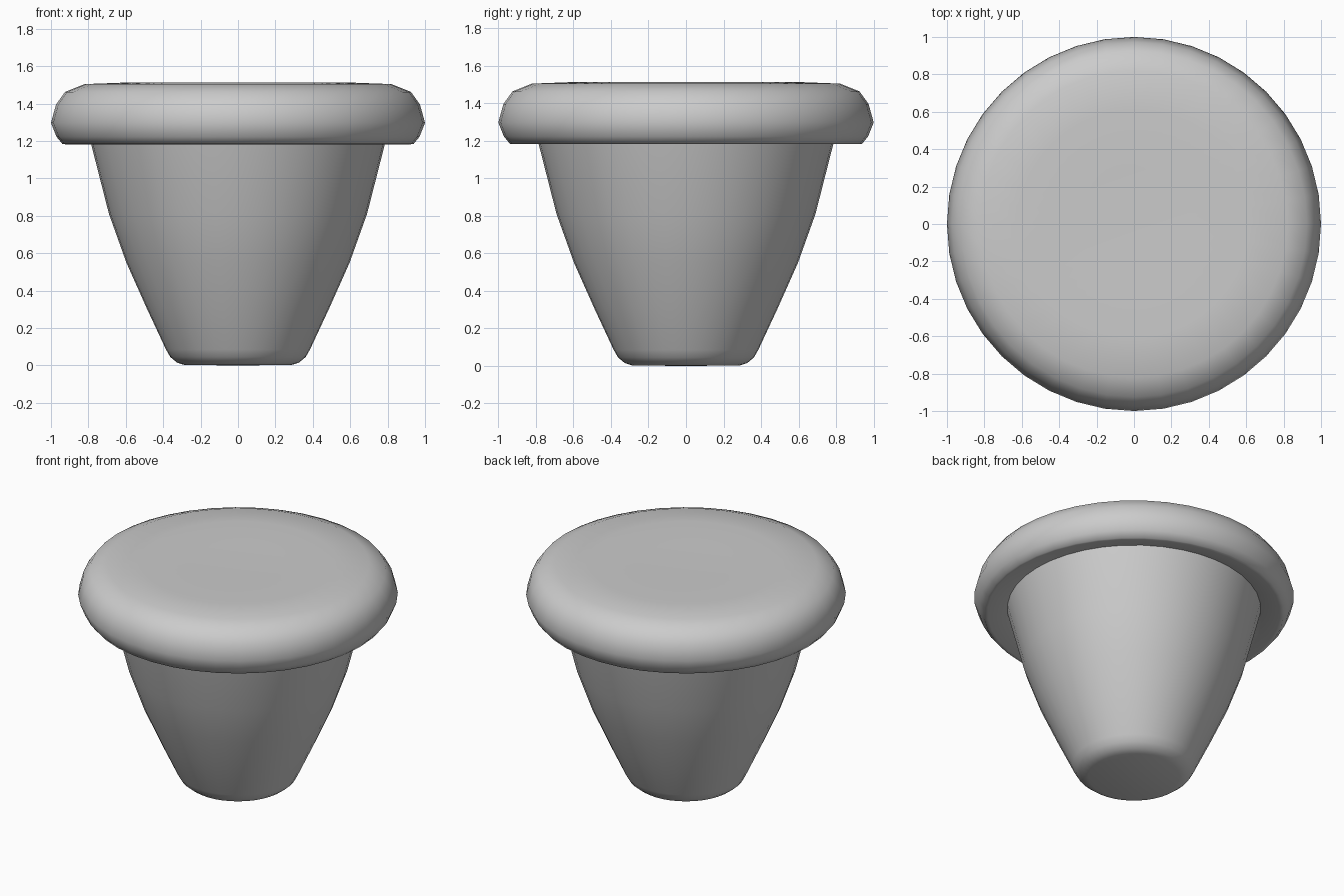
import bpy, bmesh, math

if "Cube" in bpy.data.objects:
    bpy.data.objects.remove(bpy.data.objects["Cube"])

SEGMENTS = 40


def lathe(name, profile, angle):
    """Revolve (radius, height) points about z; zero radius closes an end."""
    bm = bmesh.new()
    verts = [bm.verts.new((r, 0, z)) for r, z in profile]
    edges = [bm.edges.new(pair) for pair in zip(verts, verts[1:])]
    bmesh.ops.spin(bm, geom=verts + edges, cent=(0, 0, 0), axis=(0, 0, 1),
                   angle=math.tau, steps=SEGMENTS)
    bmesh.ops.remove_doubles(bm, verts=bm.verts, dist=0.0005)
    bmesh.ops.recalc_face_normals(bm, faces=bm.faces)
    # normals of an open shell: the widest side must face outward
    face = max(bm.faces, key=lambda f: f.calc_center_median().xy.length)
    if face.normal.xy.dot(face.calc_center_median().xy) < 0:
        bmesh.ops.reverse_faces(bm, faces=bm.faces)
    mesh = bpy.data.meshes.new(name)
    bm.to_mesh(mesh)
    bm.free()
    obj = bpy.data.objects.new(name, mesh)
    bpy.context.collection.objects.link(obj)
    bpy.ops.object.select_all(action='DESELECT')
    obj.select_set(True)
    bpy.context.view_layer.objects.active = obj
    bpy.ops.object.shade_smooth_by_angle(angle=math.radians(angle))
    return obj


# Tapered body with a rounded foot
lathe("tapered_body", [
    (0, 0), (0.285, 0.002), (0.326, 0.015), (0.362, 0.045), (0.385, 0.085),
    (0.49, 0.31), (0.597, 0.55), (0.69, 0.81), (0.785, 1.182), (0.793, 1.215)], 50)

# Thick rounded cap with a slightly recessed underside and barely dished top
lathe("rounded_cap", [
    (0.793, 1.215), (0.915, 1.182), (0.938, 1.183), (0.97, 1.222),
    (1.0, 1.297), (0.973, 1.395), (0.925, 1.462), (0.82, 1.504),
    (0.61, 1.512), (0.3, 1.506), (0, 1.503)], 55)
